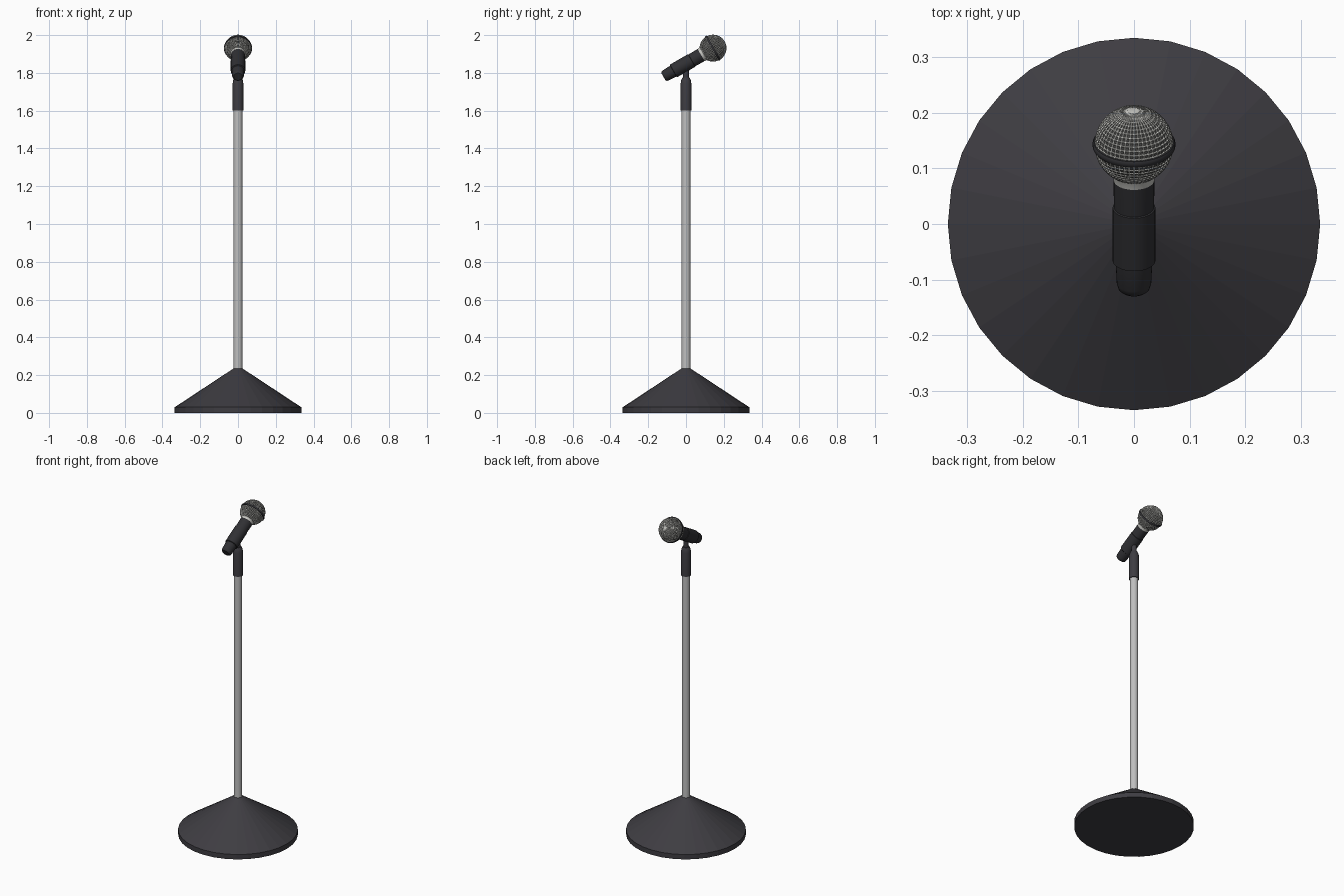
import bpy, bmesh, math
from mathutils import Matrix, Vector

if "Cube" in bpy.data.objects:
    bpy.data.objects.remove(bpy.data.objects["Cube"])


def material(name, rgb):
    m = bpy.data.materials.new(name)
    m.diffuse_color = (*rgb, 1)
    m.use_nodes = True
    m.node_tree.nodes["Principled BSDF"].inputs["Base Color"].default_value = m.diffuse_color
    return m


STAND = material("charcoal", (0.048, 0.046, 0.054))
BODY = material("black_plastic", (0.030, 0.030, 0.034))
METAL = material("brushed_metal", (0.52, 0.52, 0.52))
GRILLE = material("grille_silver", (0.55, 0.55, 0.52))
INSIDE = material("grille_shadow", (0.06, 0.06, 0.058))

# The microphone axis rises 30 degrees towards +y; origin at the ball centre
MIC = Matrix.Translation((0, 0.143, 1.931)) @ Matrix.Rotation(math.radians(-60), 4, 'X')


def finish(name, bm, mat, matrix=Matrix(), smooth=True):
    bmesh.ops.recalc_face_normals(bm, faces=bm.faces)
    me = bpy.data.meshes.new(name)
    bm.to_mesh(me)
    bm.free()
    me.materials.append(mat)
    if smooth:
        me.shade_smooth()
        me.set_sharp_from_angle(angle=math.radians(35))
    ob = bpy.data.objects.new(name, me)
    bpy.context.collection.objects.link(ob)
    ob.matrix_world = matrix
    return ob


def lathe(name, profile, mat, matrix=Matrix(), n=32, closed=False, smooth=True):
    """Revolve (radius, height) points around z; open profiles get end caps."""
    bm = bmesh.new()
    rings = [[bm.verts.new((r * math.cos(2 * math.pi * i / n),
                            r * math.sin(2 * math.pi * i / n), z)) for i in range(n)]
             for r, z in profile]
    pairs = list(zip(rings, rings[1:]))
    if closed:
        pairs.append((rings[-1], rings[0]))
    else:
        bm.faces.new(rings[0])
        bm.faces.new(rings[-1])
    for a, b in pairs:
        for i in range(n):
            j = (i + 1) % n
            bm.faces.new((a[i], a[j], b[j], b[i]))
    return finish(name, bm, mat, matrix, smooth)


def ball(name, r, u, v, mat):
    bm = bmesh.new()
    bmesh.ops.create_uvsphere(bm, u_segments=u, v_segments=v, radius=r)
    return finish(name, bm, mat, MIC)


# Stand
lathe("base", [(0.335, 0), (0.335, 0.03), (0.024, 0.235)], STAND, smooth=False)
lathe("pole", [(0.0235, 0.22), (0.0235, 1.61)], METAL)
lathe("clutch", [(0.028, 1.60), (0.028, 1.745), (0.025, 1.762), (0.019, 1.775)], STAND)
lathe("swivel_neck", [(0.015, 1.77), (0.015, 1.83)], STAND, n=16)

# Microphone handle, with rounded tail
lathe("handle", [(0.022, -0.303), (0.028, -0.298), (0.031, -0.288), (0.033, -0.243),
                 (0.0362, -0.13), (0.0368, -0.07)], BODY, MIC)
lathe("clip", [(0.035, -0.243), (0.0385, -0.241), (0.0385, -0.131), (0.035, -0.129)], BODY, MIC)

# Grille: dark core, wire mesh, collar and band
ball("grille_core", 0.0675, 48, 24, INSIDE)
wire = ball("grille_mesh", 0.0695, 48, 28, GRILLE)
mod = wire.modifiers.new("wires", 'WIREFRAME')
mod.thickness = 0.0034
lathe("grille_collar", [(0.037, -0.073), (0.0375, -0.066), (0.039, -0.059)], GRILLE, MIC)
lathe("grille_band", [(0.066, -0.006), (0.0725, -0.006), (0.0745, -0.003),
                      (0.0745, 0.003), (0.0725, 0.006), (0.066, 0.006)],
      BODY, MIC, n=48, closed=True)
